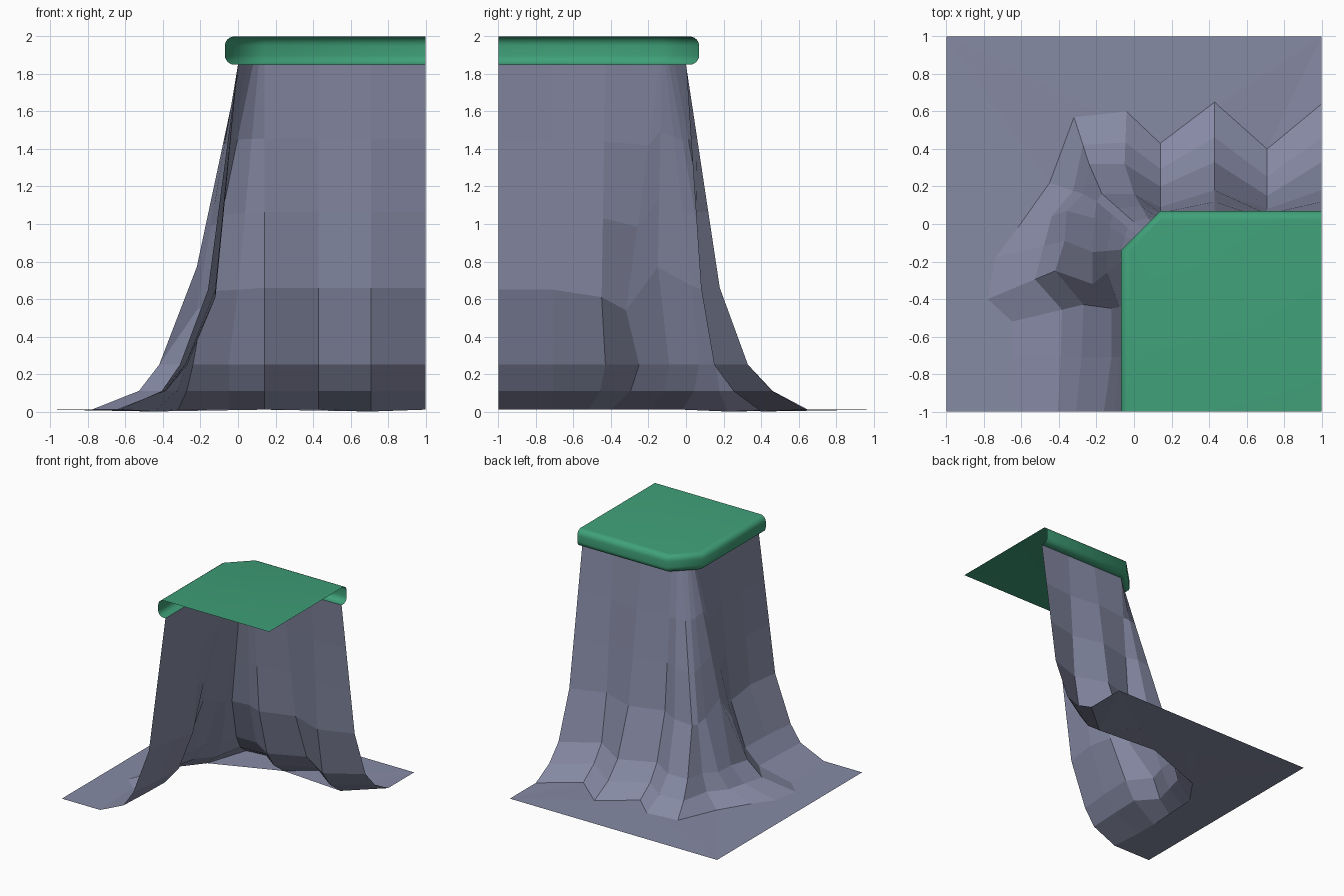
import bpy, bmesh, math
from mathutils import Vector

if "Cube" in bpy.data.objects:
    bpy.data.objects.remove(bpy.data.objects["Cube"])


def material(name, rgb):
    m = bpy.data.materials.new(name)
    m.diffuse_color = (*rgb, 1)
    m.use_nodes = True
    m.node_tree.nodes["Principled BSDF"].inputs["Base Color"].default_value = m.diffuse_color
    return m


def finish(bm, name, mat):
    me = bpy.data.meshes.new(name)
    bm.to_mesh(me)
    bm.free()
    ob = bpy.data.objects.new(name, me)
    bpy.context.collection.objects.link(ob)
    me.materials.append(mat)
    return ob


def loft(bm, columns):
    """Skin neighbouring columns (each listed top to bottom) with quads."""
    cols = [[bm.verts.new(p) for p in c] for c in columns]
    for a, b in zip(cols, cols[1:]):
        for r in range(len(a) - 1):
            bm.faces.new((a[r], a[r + 1], b[r + 1], b[r]))
    return cols


rock = material("slate rock", (0.240, 0.256, 0.375))
green = material("grass green", (0.050, 0.350, 0.190))

# Cliff columns round the corner: rim x,y / middle x,y,z / foot x,y / base x,y
STATIONS = [
    (1, 0,       1, .18, .66,      1, .33,      1, .64),
    (.71, 0,     .71, .08, .66,    .71, .15,    .71, .40),
    (.43, 0,     .43, .18, .66,    .43, .33,    .43, .65),
    (.14, 0,     .14, .09, .66,    .14, .20,    .14, .43),
    (.11, -.03,  0, .16, .65,      -.05, .32,   -.04, .60),
    (.08, -.06,  -.17, .16, .64,   -.24, .32,   -.32, .57),
    (.05, -.09,  -.20, .12, .64,   -.27, .16,   -.45, .22),
    (.03, -.11,  -.21, .03, .67,   -.36, .07,   -.62, -.02),
    (.01, -.13,  -.22, -.15, .77,  -.37, -.09,  -.74, -.18),
    (0, -.14,    -.22, -.32, .54,  -.42, -.25,  -.78, -.40),
    (0, -.43,    -.12, -.45, .61,  -.27, -.43,  -.65, -.52),
    (0, -.71,    -.12, -.71, .65,  -.28, -.71,  -.65, -.71),
    (0, -1,      -.16, -1, .65,    -.31, -1,    -.63, -1),
]


def cliff_column(i, s):
    rim, mid = Vector((s[0], s[1], 1.85)), Vector(s[2:5])
    foot = Vector((s[5], s[6], .25))
    base = Vector((s[7], s[8], 0 if i in (1, 6) else .01))
    toe = foot.lerp(base, .41 if i < 6 else .3)
    toe.z = .11
    return [rim, rim.lerp(mid, .33), rim.lerp(mid, .66), mid, foot, toe, base]


# Rock wall and the flat ground joined to its foot
bm = bmesh.new()
cols = loft(bm, [cliff_column(i, s) for i, s in enumerate(STATIONS)])
corners = [bm.verts.new((x, y, .01)) for x, y in ((1, 1), (-1, 1), (-1, -1))]
ground = bm.faces.new(corners + [c[-1] for c in reversed(cols)])
bmesh.ops.triangulate(bm, faces=[ground])
finish(bm, "cliff_and_ground", rock)

# Grass cap: rounded lip swept round the chamfered corner, flat sheet on top
R = .05
profile = [(.02 + R * math.sin(a), 1.95 + R * math.cos(a))
           for a in [math.pi / 2 * k / 6 for k in range(7)]]
profile += [(d, 3.85 - z) for d, z in reversed(profile)] + [(0, 1.85)]


def lip_column(place):
    return [(*place(d), z) for d, z in profile]


bm = bmesh.new()
cols = loft(bm, [lip_column(f) for f in (
    lambda d: (1, d), lambda d: (.14, d),
    lambda d: (-d, -.14), lambda d: (-d, -1))])
bm.faces.new([c[0] for c in cols] + [bm.verts.new((1, -1, 2))])
cap = finish(bm, "grass_cap", green)
bpy.context.view_layer.objects.active = cap
cap.select_set(True)
bpy.ops.object.shade_smooth_by_angle(angle=math.radians(50))
